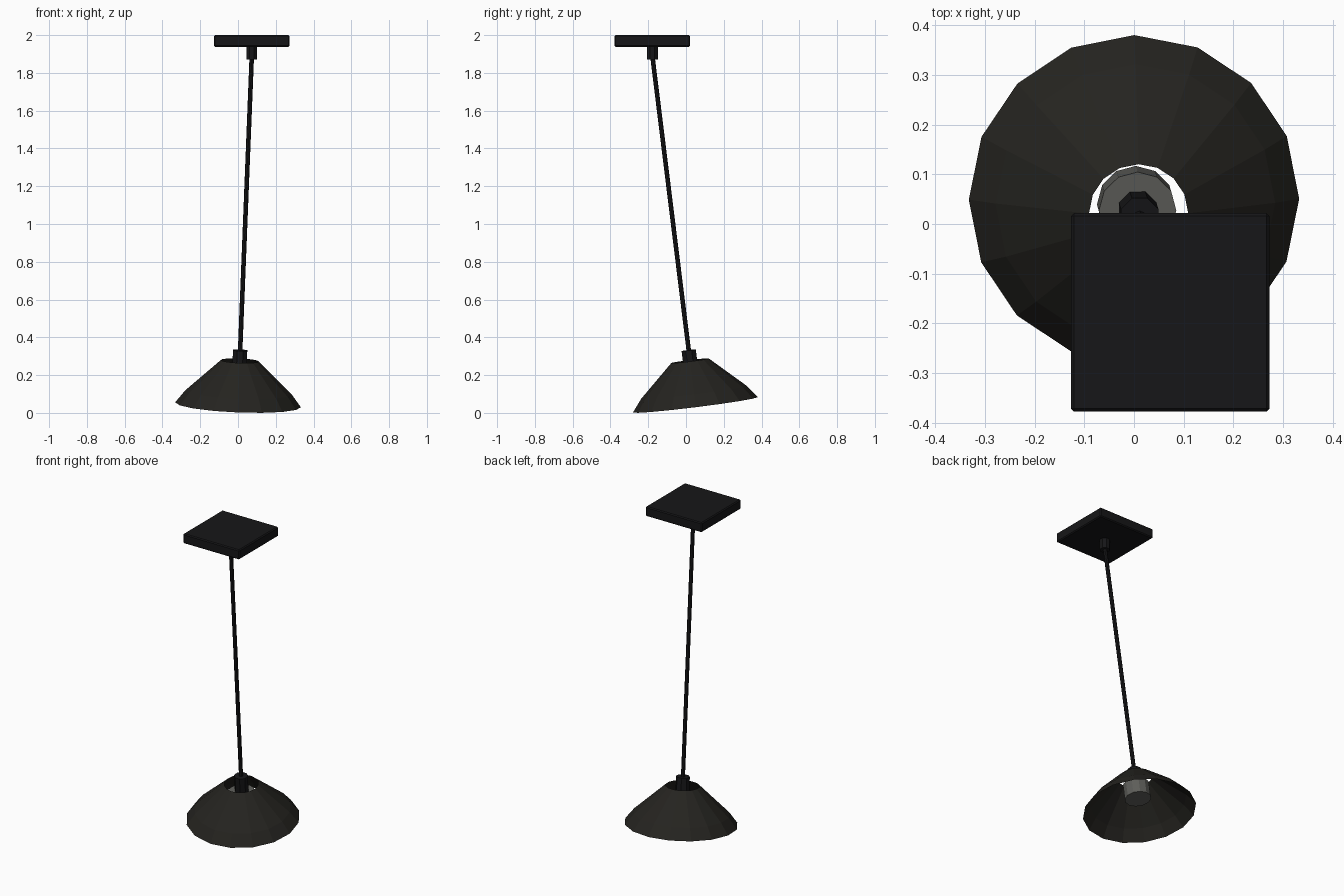
import bpy, bmesh, math
from mathutils import Vector, Matrix

if "Cube" in bpy.data.objects:
    bpy.data.objects.remove(bpy.data.objects["Cube"])


def material(name, rgb):
    m = bpy.data.materials.new(name)
    m.diffuse_color = (*rgb, 1)
    m.use_nodes = True
    m.node_tree.nodes["Principled BSDF"].inputs["Base Color"].default_value = m.diffuse_color
    return m


BLACK = material("black_metal", (0.008, 0.008, 0.009))
BRONZE = material("dark_bronze", (0.018, 0.017, 0.014))
GREY = material("bulb_grey", (0.11, 0.11, 0.10))

# Lamp axis: tilted, running from the rim centre up to the ceiling mount
RIM = Vector((0, 0.05, 0.043))
MOUNT = Vector((0.073, -0.178, 1.89))
TILT = Vector((0, 0, 1)).rotation_difference(MOUNT - RIM).to_matrix().to_4x4()
LAMP = Matrix.Translation(RIM) @ TILT
LENGTH = (MOUNT - RIM).length


def lathe(name, profile, sides, mat, matrix, caps=True, offset=0.0):
    """Revolve (radius, height) pairs into a faceted body."""
    bm = bmesh.new()
    rings = []
    for r, h in profile:
        angles = [2 * math.pi * (i + offset) / sides for i in range(sides)]
        rings.append([bm.verts.new((r * math.cos(a), r * math.sin(a), h)) for a in angles])
    for lo, hi in zip(rings, rings[1:]):
        for i in range(sides):
            j = (i + 1) % sides
            bm.faces.new((lo[i], lo[j], hi[j], hi[i]))
    if caps:
        bm.faces.new(rings[0][::-1])
        bm.faces.new(rings[-1])
    me = bpy.data.meshes.new(name)
    bm.to_mesh(me)
    bm.free()
    me.materials.append(mat)
    ob = bpy.data.objects.new(name, me)
    ob.matrix_world = matrix
    bpy.context.collection.objects.link(ob)
    return ob


# Square ceiling plate with softened edges
bpy.ops.mesh.primitive_cube_add(size=1, location=(0.073, -0.178, 1.969))
plate = bpy.context.object
plate.name = "ceiling_plate"
plate.scale = (0.4, 0.4, 0.062)
bpy.ops.object.transform_apply(location=False, rotation=False, scale=True)
plate.data.materials.append(BLACK)
bevel = plate.modifiers.new("edge", 'BEVEL')
bevel.width = 0.006
bevel.segments = 1

# Short collar below the plate
lathe("plate_collar", [(0.031, 1.872), (0.031, 1.945)], 8, BLACK,
      Matrix.Translation((0.073, -0.178, 0)), offset=0.5)

# Hanging rod
lathe("hanging_rod", [(0.012, 0.26), (0.012, LENGTH)], 8, BLACK, LAMP)

# Lamp socket and bulb inside the shade
lathe("lamp_socket", [(0.041, 0.175), (0.041, 0.291)], 8, BLACK, LAMP, offset=0.5)
lathe("bulb", [(0.078, 0.085), (0.078, 0.185)], 12, GREY, LAMP)

# Open faceted shade
lathe("lamp_shade", [(0.333, 0), (0.282, 0.066), (0.1, 0.235)], 16, BRONZE, LAMP, caps=False)
